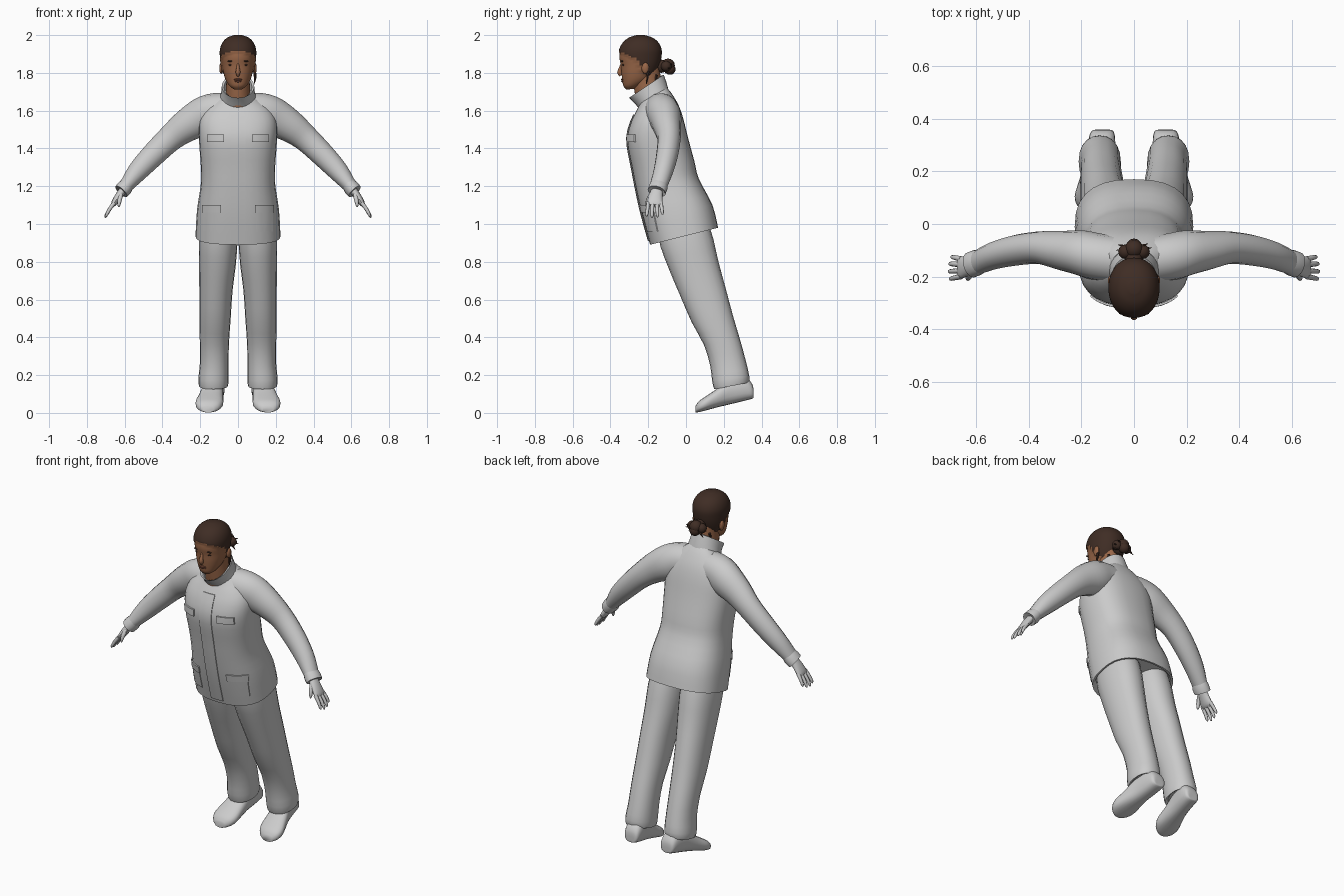
import bpy, bmesh, math
from mathutils import Vector as V
from mathutils.bvhtree import BVHTree


def material(name, rgb):
    m = bpy.data.materials.new(name)
    m.diffuse_color = (*rgb, 1)
    return m


CLOTH = material("light_grey_cloth", (0.60, 0.60, 0.60))
SKIN = material("brown_skin", (0.32, 0.135, 0.065))
HAIR = material("dark_brown_hair", (0.05, 0.026, 0.018))
LIP = material("dark_lip", (0.21, 0.075, 0.045))


def finish(name, bm, mats, angle=45):
    bmesh.ops.recalc_face_normals(bm, faces=bm.faces)
    me = bpy.data.meshes.new(name)
    bm.to_mesh(me)
    bm.free()
    for m in mats:
        me.materials.append(m)
    me.shade_smooth()
    me.set_sharp_from_angle(angle=math.radians(angle))
    ob = bpy.data.objects.new(name, me)
    bpy.context.collection.objects.link(ob)
    return ob


def ring(c, a, b, n=28, p=2.0):
    # superellipse around c spanned by half-axes a and b
    pts = []
    for i in range(n):
        t = 2 * math.pi * i / n
        u, w = math.cos(t), math.sin(t)
        u = math.copysign(abs(u) ** (2 / p), u)
        w = math.copysign(abs(w) ** (2 / p), w)
        pts.append(c + a * u + b * w)
    return pts


def smooth_rows(rows, steps):
    # Catmull-Rom through the rows of numbers
    out = []
    for i in range(len(rows) - 1):
        p = [rows[max(0, min(len(rows) - 1, i + k))] for k in (-1, 0, 1, 2)]
        for s in range(steps):
            t = s / steps
            out.append([0.5 * (2 * b + (c - a) * t + (2 * a - 5 * b + 4 * c - d) * t * t
                        + (3 * b - a - 3 * c + d) * t ** 3) for a, b, c, d in zip(*p)])
    return out + [rows[-1]]


def loft(rings):
    bm = bmesh.new()
    vs = [[bm.verts.new(q) for q in r] for r in rings]
    n = len(vs[0])
    for r0, r1 in zip(vs, vs[1:]):
        for i in range(n):
            bm.faces.new((r0[i], r0[(i + 1) % n], r1[(i + 1) % n], r1[i]))
    bm.faces.new(vs[0])
    bm.faces.new(vs[-1])
    return bm


def slices(rows, steps=3, cx=0, n=28, p=2.0):
    # rows: front y, front z, back y, back z, half width, (centre x)
    out = []
    for r in smooth_rows(rows, steps):
        f, b = V((0, r[0], r[1])), V((0, r[2], r[3]))
        x = r[5] if len(r) > 5 else cx
        out.append(ring((f + b) / 2 + V((x, 0, 0)), (f - b) / 2, V((r[4], 0, 0)), n, p))
    return out


def tube(rows, steps=3, n=16):
    # rows: x, y, z, radius in the xz plane, radius across
    rows = smooth_rows(rows, steps)
    out = []
    for i, r in enumerate(rows):
        t = V(rows[min(i + 1, len(rows) - 1)][:3]) - V(rows[max(i - 1, 0)][:3])
        a = t.cross(V((0, 1, 0))).normalized()
        b = a.cross(t).normalized()
        out.append(ring(V(r[:3]), a * r[3], b * r[4], n))
    return loft(out)


def blob(name, c, size, mat, seg=16):
    bm = bmesh.new()
    bmesh.ops.create_uvsphere(bm, u_segments=seg, v_segments=seg // 2 + 2, radius=1)
    for v in bm.verts:
        v.co = V(c) + V([v.co[i] * size[i] for i in range(3)])
    return finish(name, bm, [mat])


# jacket body, with the underside tucked in at the hem
jacket_rows = [(-.19, .89, .17, .98, .225), (-.235, 1.05, .14, 1.10, .217),
               (-.264, 1.18, .068, 1.24, .197), (-.285, 1.29, .045, 1.33, .197),
               (-.312, 1.44, .01, 1.46, .207), (-.295, 1.53, -.015, 1.56, .205),
               (-.268, 1.59, -.04, 1.63, .175), (-.25, 1.625, -.075, 1.69, .125),
               (-.247, 1.64, -.10, 1.72, .09)]
tuck = slices([(-.16, .93, .14, 1.0, .2), (-.178, .895, .158, .98, .213)], 1, p=2.5)
bm = loft(tuck + slices(jacket_rows, 3, p=2.5))
tree = BVHTree.FromBMesh(bm)
finish("jacket_body", bm, [CLOTH])

# stand-up collar with an inner wall
finish("collar", loft(slices([(-.24, 1.60, -.09, 1.70, .10), (-.272, 1.64, -.105, 1.755, .089),
                              (-.302, 1.668, -.118, 1.79, .086), (-.288, 1.665, -.132, 1.785, .074),
                              (-.26, 1.635, -.13, 1.74, .072)], 1)), [CLOTH])


def plate(name, x0, x1, z0, z1, thick):
    # thin panel laid on the jacket front
    bm = bmesh.new()
    nx, nz = 6, max(2, int((z1 - z0) / .04))
    g = []
    for j in range(nz + 1):
        row = []
        for i in range(nx + 1):
            x, z = x0 + (x1 - x0) * i / nx, z0 + (z1 - z0) * j / nz
            hit = tree.ray_cast(V((x, -2, z)), V((0, 1, 0)))[0]
            row.append(bm.verts.new(hit + V((0, -.002, 0))))
        g.append(row)
    for j in range(nz):
        for i in range(nx):
            bm.faces.new((g[j][i], g[j][i + 1], g[j + 1][i + 1], g[j + 1][i]))
    ext = bmesh.ops.extrude_face_region(bm, geom=bm.faces[:])
    for v in ext["geom"]:
        if isinstance(v, bmesh.types.BMVert):
            v.co.y -= thick
    finish(name, bm, [CLOTH], 30)


plate("front_placket", -.04, .04, .91, 1.58, .004)
for s, side in ((-1, "right"), (1, "left")):
    def sided(lo, hi):
        return sorted((s * lo, s * hi))
    plate(side + "_chest_flap", *sided(.075, .165), 1.435, 1.475, .009)
    plate(side + "_hip_pocket", *sided(.095, .185), .96, 1.06, .004)
    plate(side + "_hip_flap", *sided(.09, .19), 1.06, 1.10, .009)

    # sleeve and cuff
    finish(side + "_sleeve", tube([
        (s * .07, -.135, 1.60, .095, .09), (s * .14, -.125, 1.59, .10, .09),
        (s * .20, -.11, 1.562, .10, .086), (s * .28, -.10, 1.515, .085, .074),
        (s * .36, -.09, 1.452, .070, .062), (s * .45, -.10, 1.365, .063, .058),
        (s * .53, -.12, 1.28, .054, .052), (s * .59, -.145, 1.205, .038, .046)]), [CLOTH])
    finish(side + "_cuff", tube([
        (s * .585, -.143, 1.212, .037, .046), (s * .60, -.148, 1.192, .043, .05),
        (s * .618, -.155, 1.172, .041, .05), (s * .614, -.154, 1.177, .03, .04)], 1), [CLOTH])

    # hand: palm, four fingers, thumb
    finish(side + "_palm", tube([
        (s * .60, -.15, 1.19, .022, .03), (s * .63, -.16, 1.15, .02, .036),
        (s * .655, -.165, 1.112, .016, .042), (s * .665, -.166, 1.098, .009, .038)]), [CLOTH])
    for k, (dy, length) in enumerate(((-.034, .9), (-.012, 1.0), (.011, .95), (.032, .78))):
        x, y, z = .655, -.165 + dy, 1.112
        finish(f"{side}_finger_{k + 1}", tube([
            (s * x, y, z, .011, .011),
            (s * (x + .028 * length), y + dy * .15, z - .038 * length, .0095, .0095),
            (s * (x + .044 * length), y + dy * .25, z - .068 * length, .008, .008),
            (s * (x + .047 * length), y + dy * .25, z - .08 * length, .003, .003)], 2, 8), [CLOTH])
    finish(side + "_thumb", tube([
        (s * .618, -.175, 1.165, .013, .013), (s * .625, -.196, 1.135, .012, .012),
        (s * .63, -.207, 1.105, .009, .009), (s * .631, -.209, 1.09, .003, .003)], 2, 8), [CLOTH])

    # trouser leg
    finish(side + "_trouser_leg", loft(slices([
        (-.15, .96, .12, 1.0, .098, s * .102), (-.135, .88, .145, .92, .102, s * .105),
        (-.09, .76, .172, .80, .097, s * .109), (-.035, .63, .21, .66, .088, s * .117),
        (.03, .48, .25, .51, .083, s * .122), (.095, .36, .29, .375, .077, s * .125),
        (.128, .25, .318, .27, .076, s * .126), (.138, .17, .335, .195, .080, s * .13),
        (.15, .125, .332, .16, .076, s * .13), (.165, .14, .315, .17, .06, s * .13)],
        2, n=20, p=2.2)), [CLOTH])

    # shoe: sections from heel to toe as y, bottom z, top z, centre x, half width
    shoe = smooth_rows([
        (.358, .082, .10, .12, .02), (.352, .076, .15, .12, .042), (.31, .064, .19, .123, .052),
        (.23, .045, .18, .133, .056), (.16, .028, .125, .144, .066), (.105, .013, .088, .152, .073),
        (.068, .004, .062, .156, .058), (.05, .002, .035, .158, .03)], 3)
    finish(side + "_shoe", loft([
        ring(V((s * c, y, (lo + hi) / 2)), V((0, 0, (hi - lo) / 2)), V((w, 0, 0)), 20, 2.5)
        for y, lo, hi, c, w in shoe]), [CLOTH])

    # ear, eye, brow
    blob(side + "_ear", (s * .088, -.215, 1.825), (.012, .02, .03), SKIN, 10)
    blob(side + "_eye", (s * .036, -.332, 1.842), (.016, .006, .005), HAIR, 10)
    blob(side + "_brow", (s * .038, -.338, 1.862), (.021, .007, .004), HAIR, 10)

# neck
finish("neck", loft(slices([(-.26, 1.62, -.13, 1.70, .066), (-.275, 1.72, -.135, 1.78, .062),
                            (-.28, 1.78, -.14, 1.83, .062)], 2)), [SKIN])

# head, with the hair as a raised cap above the hairline
bm = loft(slices([(-.315, 1.712, -.275, 1.715, .022), (-.331, 1.73, -.235, 1.735, .046),
                  (-.337, 1.76, -.19, 1.765, .065), (-.342, 1.80, -.165, 1.80, .077),
                  (-.345, 1.84, -.147, 1.84, .084), (-.352, 1.88, -.137, 1.88, .089),
                  (-.348, 1.92, -.135, 1.92, .09), (-.33, 1.955, -.15, 1.955, .078),
                  (-.30, 1.98, -.18, 1.98, .054), (-.262, 1.993, -.22, 1.993, .02)], 5, n=48, p=2.1))
HAIRLINE = [(-.40, 1.915), (-.345, 1.91), (-.30, 1.893), (-.255, 1.87), (-.225, 1.81), (-.16, 1.77), (0, 1.76)]


def hairline(y):
    for (y0, z0), (y1, z1) in zip(HAIRLINE, HAIRLINE[1:]):
        if y0 <= y <= y1:
            return z0 + (z1 - z0) * (y - y0) / (y1 - y0)


bm.normal_update()
raised = set()
for f in bm.faces:
    c = f.calc_center_median()
    if c.z > hairline(c.y):
        f.material_index = 1
        raised.update(f.verts)
for v in raised:
    v.co += (v.co - V((0, -.24, 1.86))).normalized() * .007
finish("head", bm, [SKIN, HAIR], 60)

# nose and lips
finish("nose", tube([(0, -.338, 1.85, .006, .008), (0, -.347, 1.825, .009, .009),
                     (0, -.352, 1.803, .013, .013), (0, -.342, 1.79, .008, .014)], 2, 10), [SKIN])
blob("upper_lip", (0, -.337, 1.765), (.024, .008, .005), LIP, 10)
blob("lower_lip", (0, -.335, 1.756), (.021, .008, .006), LIP, 10)

# hair bun: lobes, loose pins of hair, and a side strand
for k, (x, y, z, r) in enumerate(((0, -.095, 1.84, .036), (-.032, -.105, 1.835, .028),
                                  (.032, -.105, 1.835, .028), (0, -.085, 1.82, .03), (0, -.13, 1.835, .035))):
    blob(f"bun_lobe_{k + 1}", (x, y, z), (r, r, r), HAIR, 12)
for k in range(8):
    a = math.pi * (k / 7 * 1.3 - .15)
    d = V((math.cos(a), .3 * math.sin(a * 2), math.sin(a) * .7 - .25))
    b = V((0, -.095, 1.835))
    finish(f"bun_spike_{k + 1}", tube([(*(b + d * .02), .01, .01), (*(b + d * .045), .006, .006),
                                       (*(b + d * .068), .001, .001)], 1, 6), [HAIR])
for x, y, z in ((.088, -.2, 1.81), (.05, -.155, 1.79), (-.05, -.155, 1.79)):
    finish("loose_strand", tube([(x, y, z, .008, .008), (x * 1.03, y - .005, z - .04, .006, .006),
                                 (x * .97, y - .01, z - .07, .001, .001)], 2, 6), [HAIR])
